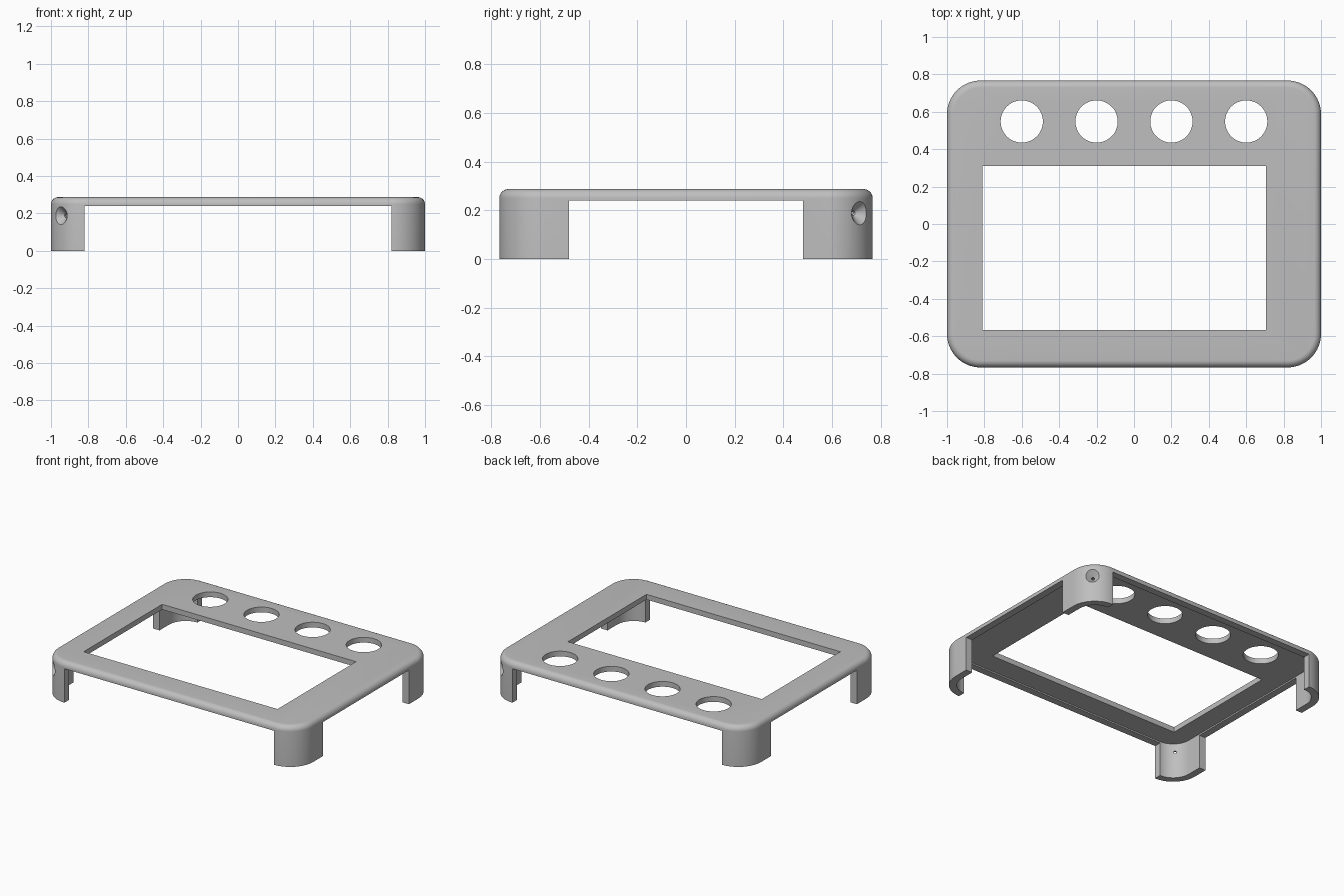
import bpy, bmesh, math
from mathutils import Matrix, Vector

if "Cube" in bpy.data.objects:
    bpy.data.objects.remove(bpy.data.objects["Cube"], do_unlink=True)

HX, HY, TOP = 1.0, 0.767, 0.287        # outer half sizes and height
RADIUS, WALL, FILLET = 0.18, 0.05, 0.038
PLATE_Z, RIM_Z = 0.25, 0.24            # undersides of plate and rim
LEG_X, LEG_Y = 0.82, 0.48              # where the corner legs begin

grey = bpy.data.materials.new("light grey plastic")
grey.use_nodes = True
colour = (0.52, 0.52, 0.52, 1)
grey.diffuse_color = colour
grey.node_tree.nodes["Principled BSDF"].inputs["Base Color"].default_value = colour


def rounded_ring(inset, z, steps=16):
    """Rounded rectangle outline, moved inwards by inset."""
    pts = []
    for q, (sx, sy) in enumerate([(1, 1), (-1, 1), (-1, -1), (1, -1)]):
        for i in range(steps + 1):
            a = (q + i / steps) * math.pi / 2
            pts.append((sx * (HX - RADIUS) + (RADIUS - inset) * math.cos(a),
                        sy * (HY - RADIUS) + (RADIUS - inset) * math.sin(a), z))
    return pts


def circle_ring(r, z, steps=48):
    return [(r * math.cos(math.tau * i / steps), r * math.sin(math.tau * i / steps), z)
            for i in range(steps)]


def loft(name, rings, matrix=Matrix()):
    """Closed solid through a stack of rings."""
    bm = bmesh.new()
    loops = [[bm.verts.new(matrix @ Vector(p)) for p in ring] for ring in rings]
    n = len(loops[0])
    for lo, hi in zip(loops, loops[1:]):
        for i in range(n):
            j = (i + 1) % n
            bm.faces.new((lo[i], lo[j], hi[j], hi[i]))
    bm.faces.new(loops[0][::-1])
    bm.faces.new(loops[-1])
    bmesh.ops.recalc_face_normals(bm, faces=bm.faces[:])
    mesh = bpy.data.meshes.new(name)
    bm.to_mesh(mesh)
    bm.free()
    ob = bpy.data.objects.new(name, mesh)
    bpy.context.collection.objects.link(ob)
    return ob


def box(name, x0, x1, y0, y1, z0, z1):
    outline = [(x0, y0), (x1, y0), (x1, y1), (x0, y1)]
    return loft(name, [[(x, y, z) for x, y in outline] for z in (z0, z1)])


# Outer shell with a rounded top edge
rings = [rounded_ring(0, 0)]
for i in range(9):
    a = i / 8 * math.pi / 2
    rings.append(rounded_ring(FILLET * (1 - math.cos(a)), TOP - FILLET + FILLET * math.sin(a)))
cover = loft("bezel_cover", rings)
cover.data.materials.append(grey)

# Hollow underside, gaps between the legs, screen window
cutters = [
    loft("cavity", [rounded_ring(WALL, -0.1), rounded_ring(WALL, PLATE_Z)]),
    box("front_back_gap", -LEG_X, LEG_X, -1, 1, -0.2, RIM_Z),
    box("side_gap", -1.2, 1.2, -LEG_Y, LEG_Y, -0.2, RIM_Z),
    box("screen_window", -0.81, 0.706, -0.567, 0.31, 0.1, 0.4),
]

# Row of round button holes
for x in (-0.6, -0.2, 0.2, 0.6):
    cutters.append(loft("button_hole", [circle_ring(0.113, 0.1), circle_ring(0.113, 0.4)],
                        Matrix.Translation((x, 0.548, 0))))

# Countersunk screw holes through two opposite corner legs
screw = [circle_ring(r, t) for r, t in ((0.01, 0.08), (0.01, 0.142), (0.088, 0.22))]
for s in (1, -1):
    aim = Vector((s, s, 0)).to_track_quat("Z", "Y").to_matrix().to_4x4()
    place = Matrix.Translation((s * (HX - RADIUS), s * (HY - RADIUS), 0.188))
    cutters.append(loft("screw_hole", screw, place @ aim))

for cutter in cutters:
    cutter.hide_render = True
    mod = cover.modifiers.new(cutter.name, "BOOLEAN")
    mod.operation = "DIFFERENCE"
    mod.solver = "EXACT"
    mod.object = cutter

# Bake the cuts and drop the cutters
graph = bpy.context.evaluated_depsgraph_get()
baked = bpy.data.meshes.new_from_object(cover.evaluated_get(graph))
cover.modifiers.clear()
cover.data = baked
for cutter in cutters:
    bpy.data.objects.remove(cutter, do_unlink=True)

baked.materials.clear()
baked.materials.append(grey)
for poly in baked.polygons:
    poly.material_index = 0

bpy.ops.object.select_all(action="DESELECT")
cover.select_set(True)
bpy.context.view_layer.objects.active = cover
bpy.ops.object.shade_smooth_by_angle(angle=math.radians(30))
